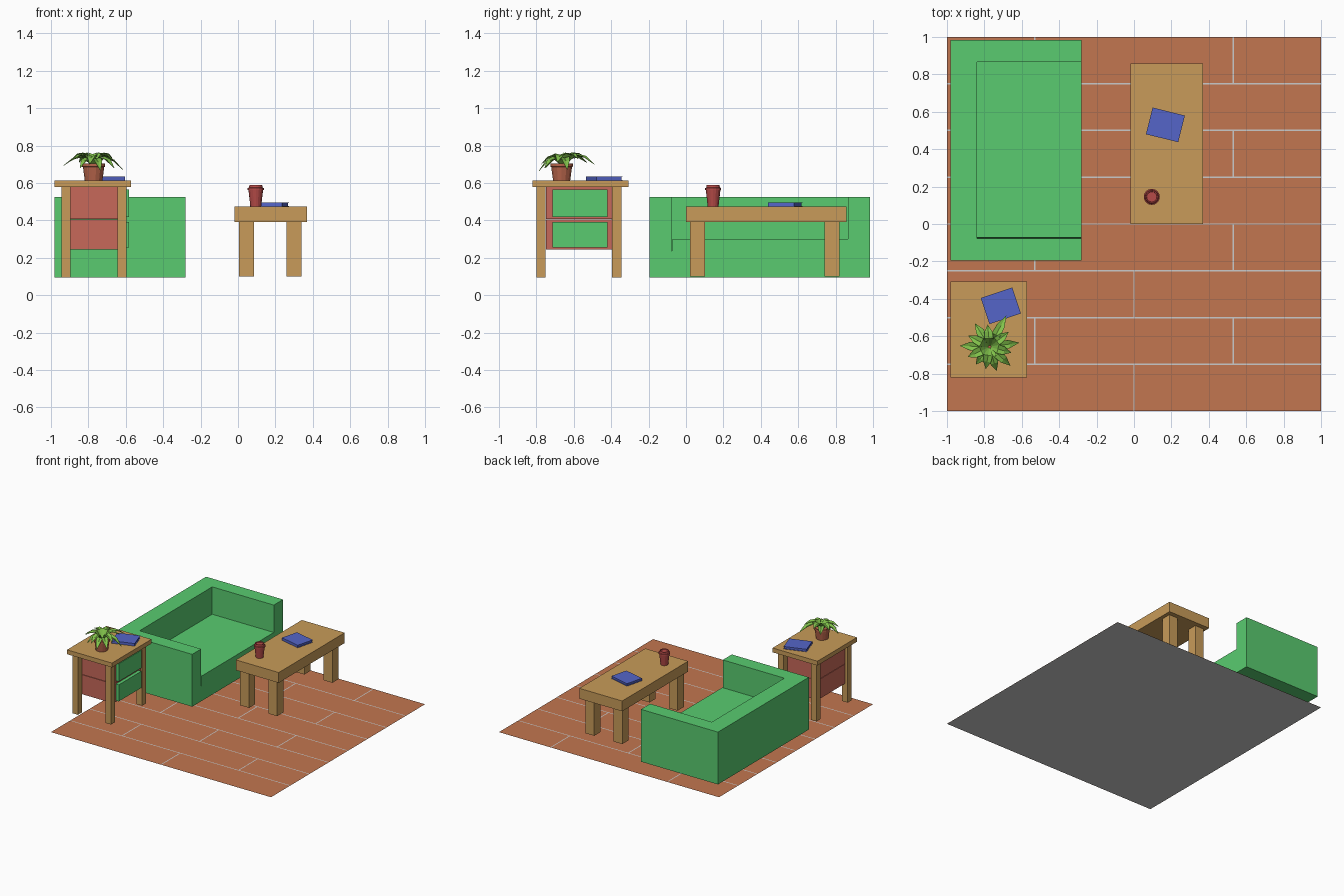
import bpy, bmesh
from math import sin, cos, pi, radians
from mathutils import Matrix, Vector

if "Cube" in bpy.data.objects:
    bpy.data.objects.remove(bpy.data.objects["Cube"])


def material(name, rgb):
    m = bpy.data.materials.new(name)
    m.diffuse_color = (*rgb, 1)
    m.use_nodes = True
    m.node_tree.nodes["Principled BSDF"].inputs["Base Color"].default_value = m.diffuse_color
    return m


GREEN = material("green fabric", (0.10, 0.60, 0.16))
WOOD = material("wood", (0.58, 0.33, 0.10))
BLUE = material("blue cover", (0.09, 0.13, 0.58))
RED = material("red panel", (0.57, 0.14, 0.10))
CUP = material("cup red", (0.47, 0.07, 0.065))
CLAY = material("terracotta", (0.48, 0.13, 0.07))
LEAF = material("leaf green", (0.22, 0.54, 0.07))
PLANK = material("floor plank", (0.54, 0.18, 0.08))


def make(name, bm, mat=None):
    bmesh.ops.recalc_face_normals(bm, faces=bm.faces)
    me = bpy.data.meshes.new(name)
    bm.to_mesh(me)
    bm.free()
    if mat:
        me.materials.append(mat)
    ob = bpy.data.objects.new(name, me)
    bpy.context.collection.objects.link(ob)
    return ob


def add_box(bm, x, y, z):
    size = Matrix.Diagonal((x[1] - x[0], y[1] - y[0], z[1] - z[0], 1))
    mid = Matrix.Translation((sum(x) / 2, sum(y) / 2, sum(z) / 2))
    bmesh.ops.create_cube(bm, size=1, matrix=mid @ size)


def box(name, x, y, z, mat):
    bm = bmesh.new()
    add_box(bm, x, y, z)
    return make(name, bm, mat)


def prism(name, profile, x0, x1, mat=None):
    """Extrude a closed (y, z) profile along x."""
    bm = bmesh.new()
    f = bm.faces.new([bm.verts.new((x0, y, z)) for y, z in profile])
    ext = bmesh.ops.extrude_face_region(bm, geom=[f])["geom"]
    bmesh.ops.translate(bm, vec=(x1 - x0, 0, 0),
                        verts=[v for v in ext if isinstance(v, bmesh.types.BMVert)])
    return make(name, bm, mat)


def lathe(name, profile, centre, sides, mat):
    """Revolve an (r, z) profile that is capped at both ends."""
    bm = bmesh.new()
    rings = [[bm.verts.new((centre[0] + r * cos(2 * pi * i / sides),
                            centre[1] + r * sin(2 * pi * i / sides), z))
              for i in range(sides)] for r, z in profile]
    for a, b in zip(rings, rings[1:]):
        for i in range(sides):
            j = (i + 1) % sides
            bm.faces.new((a[i], a[j], b[j], b[i]))
    bm.faces.new(rings[0])
    bm.faces.new(rings[-1])
    return make(name, bm, mat)


def plane(bm, x0, x1, y0, y1, z):
    bm.faces.new([bm.verts.new(p) for p in
                  ((x0, y0, z), (x1, y0, z), (x1, y1, z), (x0, y1, z))])


# Floor base and staggered planks
bm = bmesh.new()
plane(bm, -0.998, 0.998, -0.998, 0.998, 0)
make("floor_base", bm)
bm = bmesh.new()
gap = 0.004
for row in range(8):
    y = -1 + row * 0.25
    joints = (-1, -0.53, 0.53, 1) if row % 2 else (-1, 0, 1)
    for a, b in zip(joints, joints[1:]):
        plane(bm, a if a == -1 else a + gap, b if b == 1 else b - gap,
              y if row == 0 else y + gap, y + 0.25 if row == 7 else y + 0.25 - gap, 0.001)
planks = make("floor_planks", bm, PLANK)
for f in planks.data.polygons:
    if f.normal.z < 0:
        f.flip()

# Sofa: block with the seat space cut out, leaving a narrow slot by one arm
sofa = box("sofa", (-0.98, -0.28), (-0.195, 0.985), (0.095, 0.525), GREEN)
cutter = prism("seat_cutter", [(-0.078, 0.7), (-0.078, 0.21), (-0.072, 0.3),
                               (0.865, 0.3), (0.865, 0.7)], -0.84, -0.1)
cutter.hide_render = True
mod = sofa.modifiers.new("seat space", "BOOLEAN")
mod.operation, mod.solver, mod.object = "DIFFERENCE", "EXACT", cutter
bpy.context.view_layer.objects.active = sofa
bpy.ops.object.modifier_apply(modifier=mod.name)
bpy.data.objects.remove(cutter)


def table(name, x, y, z, xs, ys, leg_bottom, leg):
    box(name + "_top", x, y, z, WOOD)
    for i, lx in enumerate(xs):
        for j, ly in enumerate(ys):
            box(f"{name}_leg_{i}{j}", (lx, lx + leg), (ly, ly + leg), (leg_bottom, z[0]), WOOD)


# Tables
table("coffee_table", (-0.02, 0.37), (0.0, 0.857), (0.39, 0.475),
      (0.005, 0.26), (0.022, 0.74), 0.1, 0.08)
table("side_table", (-0.98, -0.572), (-0.82, -0.307), (0.578, 0.614),
      (-0.945, -0.645), (-0.80, -0.395), 0.095, 0.05)

# Drawer boxes and their fronts
for i, (z0, z1) in enumerate(((0.245, 0.405), (0.408, 0.577))):
    box(f"drawer_box_{i}", (-0.92, -0.61), (-0.748, -0.394), (z0, z1), RED)
    box(f"drawer_front_{i}", (-0.61, -0.583), (-0.715, -0.42),
        (z0 + 0.011, z1 - 0.013), GREEN)


# Books: folded cover around a slightly smaller page block
def book(name, centre, z, angle):
    w, d, h, t = 0.178, 0.147, 0.021, 0.003
    spot = Matrix.Translation((*centre, z)) @ Matrix.Rotation(radians(angle), 4, "Z")
    cover = prism(name + "_cover", [(-d / 2, 0), (d / 2, 0), (d / 2, t), (-d / 2 + t, t),
                                    (-d / 2 + t, h - t), (d / 2, h - t), (d / 2, h), (-d / 2, h)],
                  -w / 2, w / 2, BLUE)
    pages = box(name + "_pages", (-w / 2 + 0.004, w / 2 - 0.004),
                (-d / 2 + t, d / 2 - 0.004), (t, h - t), BLUE)
    cover.data.transform(spot)
    pages.data.transform(spot)


book("table_book", (0.168, 0.53), 0.475, -14)
book("side_book", (-0.712, -0.437), 0.614, 18.5)

# Cup with lid
lathe("cup", [(0.029, 0.475), (0.039, 0.562)], (0.095, 0.145), 16, CUP)
lathe("cup_lid", [(0.043, 0.562), (0.043, 0.573), (0.037, 0.575), (0.034, 0.588),
                  (0.029, 0.588), (0.027, 0.582)], (0.095, 0.145), 16, CUP)

# Plant pot
PX, PY = -0.772, -0.665
lathe("plant_pot", [(0.047, 0.614), (0.057, 0.685), (0.062, 0.687), (0.062, 0.705),
                    (0.053, 0.705), (0.051, 0.695)], (PX, PY), 14, CLAY)

# Leaves: folded, arching blades given as (angle, reach, peak z, tip z)
bm = bmesh.new()
for ang, reach, peak, tip in ((62, 0.19, 0.755, 0.70), (95, 0.12, 0.76, 0.74),
                              (122, 0.15, 0.745, 0.71), (152, 0.13, 0.76, 0.73),
                              (178, 0.16, 0.745, 0.695), (205, 0.13, 0.755, 0.72),
                              (232, 0.12, 0.735, 0.68), (260, 0.12, 0.75, 0.70),
                              (286, 0.135, 0.735, 0.665), (318, 0.15, 0.74, 0.68),
                              (345, 0.12, 0.755, 0.71), (8, 0.16, 0.74, 0.67),
                              (38, 0.13, 0.76, 0.73)):
    a = radians(ang)
    out, side = Vector((cos(a), sin(a), 0)), Vector((-sin(a), cos(a), 0))
    rows = []
    for t, z, w in ((0.03, 0.69, 0.006), (0.38, peak - 0.006, 0.024),
                    (0.68, (peak * 2 + tip) / 3, 0.021)):
        p = Vector((PX, PY + 0.008, z)) + out * reach * t
        rows.append([bm.verts.new(q) for q in
                     (p - side * w + Vector((0, 0, w * 0.35)), p,
                      p + side * w + Vector((0, 0, w * 0.35)))])
    end = bm.verts.new(Vector((PX, PY + 0.008, tip)) + out * reach)
    for r, s in zip(rows, rows[1:]):
        for k in (0, 1):
            bm.faces.new((r[k], s[k], s[k + 1], r[k + 1]))
    for k in (0, 1):
        bm.faces.new((rows[-1][k], end, rows[-1][k + 1]))
leaves = make("plant_leaves", bm, LEAF)
thick = leaves.modifiers.new("thickness", "SOLIDIFY")
thick.thickness = 0.002
